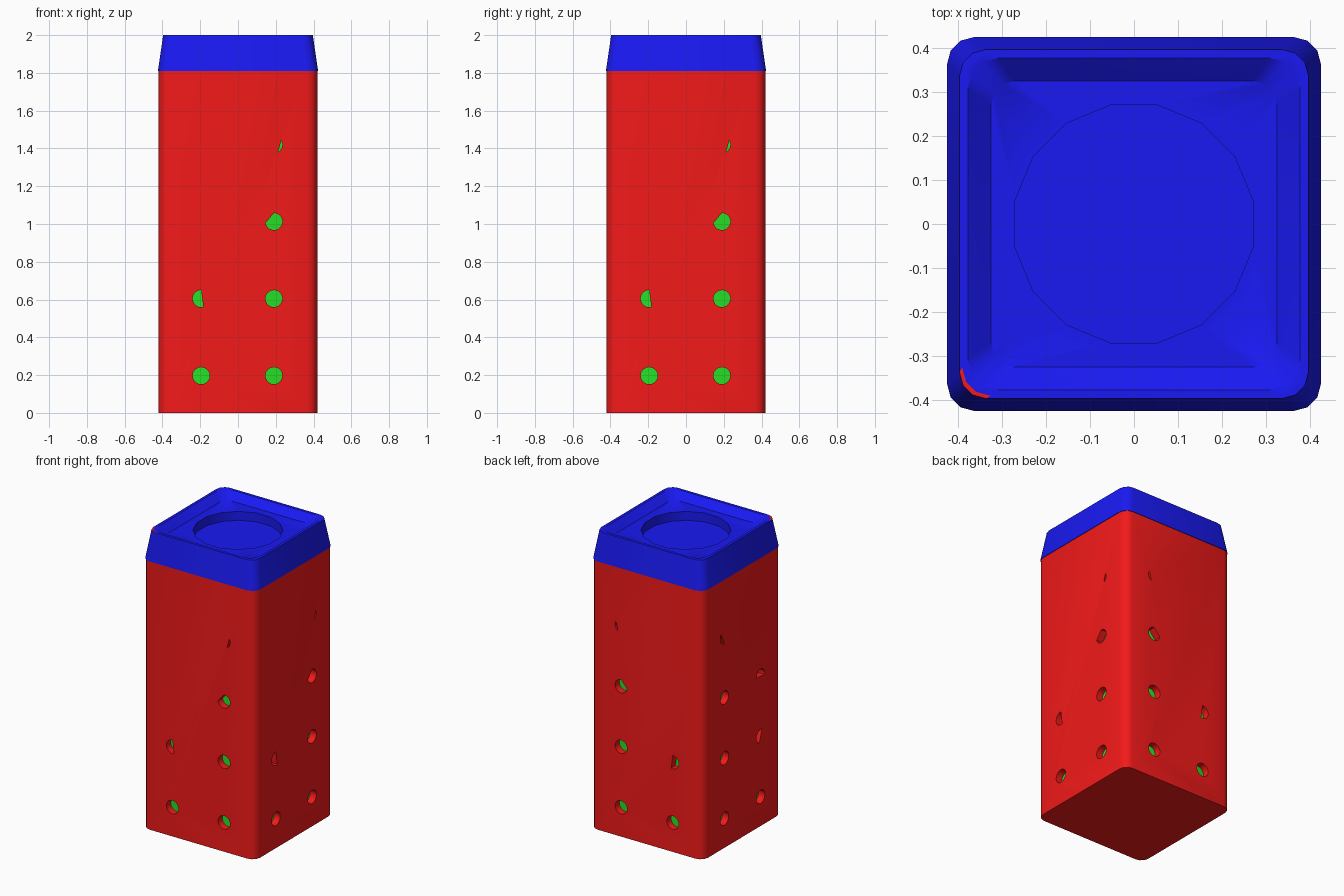
import bpy, bmesh
from math import cos, sin, radians, pi

if "Cube" in bpy.data.objects:
    bpy.data.objects.remove(bpy.data.objects["Cube"])


def material(name, rgb):
    m = bpy.data.materials.new(name)
    m.diffuse_color = (*rgb, 1)
    m.use_nodes = True
    m.node_tree.nodes["Principled BSDF"].inputs["Base Color"].default_value = m.diffuse_color
    return m


RED = material("red", (0.9, 0.01, 0.01))
BLUE = material("blue", (0.01, 0.01, 0.9))
GREEN = material("green", (0.02, 0.75, 0.02))


def rounded_square(half, r, z):
    # 16 points: four per rounded corner
    pts = []
    for q in range(4):
        a = pi / 4 + q * pi / 2
        sx, sy = (1 if cos(a) > 0 else -1), (1 if sin(a) > 0 else -1)
        for k in range(4):
            t = q * pi / 2 + k * pi / 6
            pts.append((sx * (half - r) + r * cos(t), sy * (half - r) + r * sin(t), z))
    return pts


def circle(r, z):
    return [(r * cos(radians(11.25 + 22.5 * i)), r * sin(radians(11.25 + 22.5 * i)), z)
            for i in range(16)]


def add_loft(bm, rings):
    loops = [[bm.verts.new(p) for p in ring] for ring in rings]
    n = len(rings[0])
    strips = []
    for a, b in zip(loops, loops[1:]):
        strips.append([bm.faces.new((a[i], a[(i + 1) % n], b[(i + 1) % n], b[i]))
                       for i in range(n)])
    bm.faces.new(loops[0][::-1])
    bm.faces.new(loops[-1])
    return strips


def finish(name, bm, *mats):
    bmesh.ops.recalc_face_normals(bm, faces=bm.faces[:])
    me = bpy.data.meshes.new(name)
    bm.to_mesh(me)
    bm.free()
    for m in mats:
        me.materials.append(m)
    ob = bpy.data.objects.new(name, me)
    bpy.context.collection.objects.link(ob)
    return ob


def smooth(ob):
    bpy.ops.object.select_all(action='DESELECT')
    ob.select_set(True)
    bpy.context.view_layer.objects.active = ob
    bpy.ops.object.shade_smooth_by_angle(angle=radians(35))


# red body
bm = bmesh.new()
add_loft(bm, [rounded_square(0.42, 0.055, 0), rounded_square(0.42, 0.055, 1.81)])
body = finish("body", bm, RED)

# hole pattern: column, height, visible arc (a chord closes partial holes)
FULL = (0, 360)
Z = [0.197, 0.605, 1.013, 1.42]
common = [(0.19, Z[0], FULL), (0.19, Z[1], FULL), (-0.195, Z[0], FULL)]
usual = common + [(-0.195, Z[1], (90, 285)), (0.19, Z[2], (-170, 90)),
                  (0.19, Z[3], (-60, 30))]
left = common + [(-0.195, Z[1], (-70, 110)), (-0.195, Z[2], (0, 190)),
                 (0.19, Z[2], FULL), (0.19, Z[3], (-90, 40))]
sides = [(usual, lambda u, d, z: (u, -d, z)), (usual, lambda u, d, z: (u, d, z)),
         (usual, lambda u, d, z: (d, u, z)), (left, lambda u, d, z: (-d, u, z))]

bm = bmesh.new()
for pattern, place in sides:
    for u, z, (a0, a1) in pattern:
        n = 20
        steps = n if (a1 - a0) == 360 else n - 1
        arc = [radians(a0 + (a1 - a0) * i / steps) for i in range(n)]
        add_loft(bm, [[place(u + 0.045 * cos(t), d, z + 0.045 * sin(t)) for t in arc]
                      for d in (0.368, 0.45)])
cutter = finish("hole_cutter", bm, RED)
cutter.hide_render = True

mod = body.modifiers.new("holes", 'BOOLEAN')
mod.operation = 'DIFFERENCE'
mod.solver = 'EXACT'
mod.object = cutter
bpy.context.view_layer.objects.active = body
bpy.ops.object.modifier_apply(modifier=mod.name)
bpy.data.objects.remove(cutter, do_unlink=True)
smooth(body)

# green liner seen through the holes
bm = bmesh.new()
add_loft(bm, [rounded_square(0.374, 0.05, 0.05), rounded_square(0.374, 0.05, 1.75)])
smooth(finish("inner_liner", bm, GREEN))

# blue cap with dished top and round well
bm = bmesh.new()
strips = add_loft(bm, [
    rounded_square(0.424, 0.06, 1.81), rounded_square(0.396, 0.06, 2.0),
    rounded_square(0.39, 0.065, 2.0), rounded_square(0.377, 0.07, 2.0),
    rounded_square(0.325, 0.055, 1.955), circle(0.275, 1.955), circle(0.275, 1.895)])
# small red mark on the front left rim corner
for f in strips[1][8:11]:
    f.material_index = 1
smooth(finish("cap", bm, BLUE, RED))
